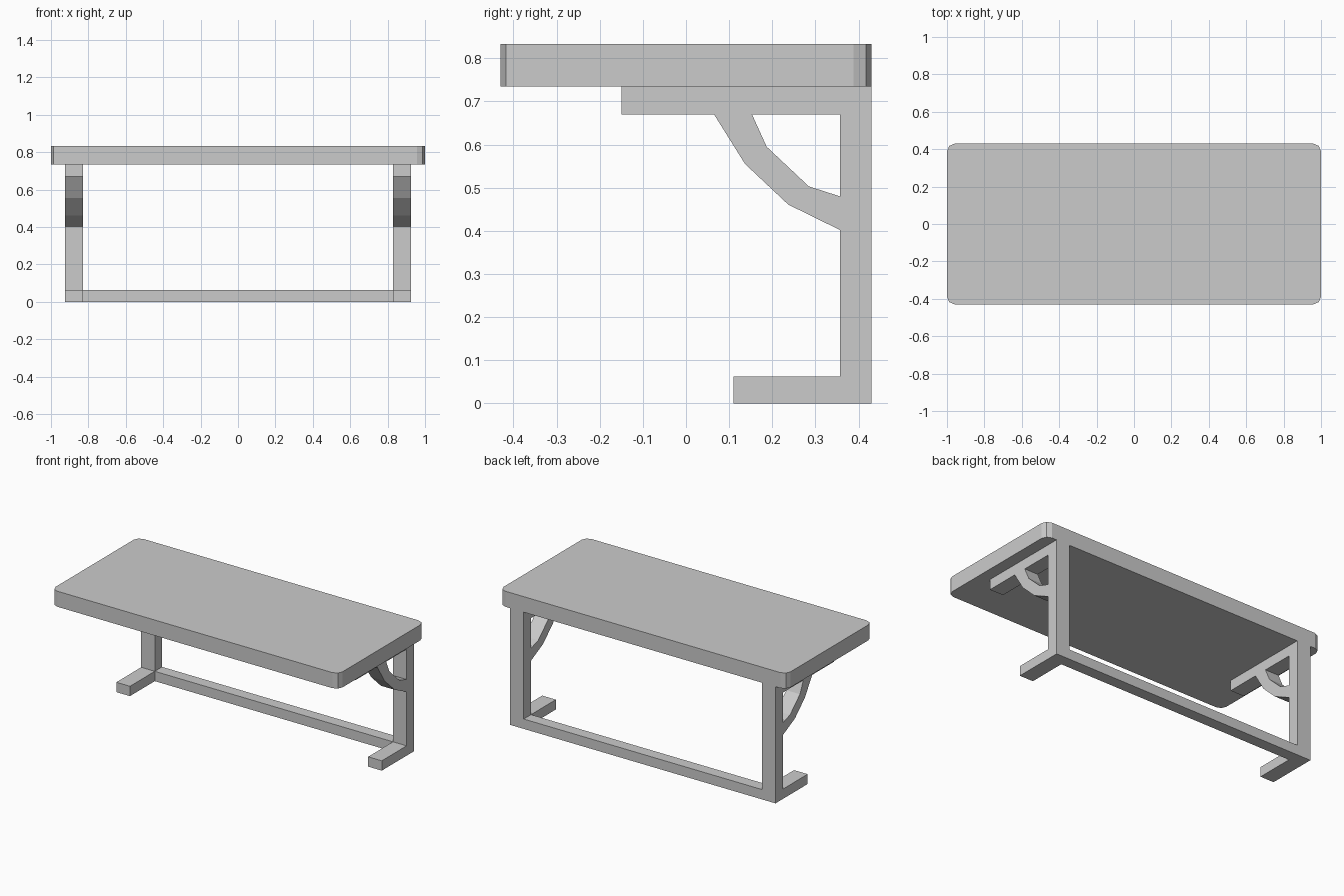
import bpy
import bmesh
from mathutils import Vector

cube = bpy.data.objects.get("Cube")
if cube:
    bpy.data.objects.remove(cube, do_unlink=True)

# Single grey finish
grey = bpy.data.materials.new("plain_grey")
grey.use_nodes = True
grey.diffuse_color = (0.6, 0.6, 0.6, 1)
grey.node_tree.nodes["Principled BSDF"].inputs["Base Color"].default_value = (0.6, 0.6, 0.6, 1)


def add_prism(name, outline, offset):
    """Extrude a flat outline of 3D points along an offset into a closed solid."""
    bm = bmesh.new()
    face = bm.faces.new([bm.verts.new(p) for p in outline])
    result = bmesh.ops.extrude_face_region(bm, geom=[face], use_keep_orig=True)
    moved = [v for v in result["geom"] if isinstance(v, bmesh.types.BMVert)]
    bmesh.ops.translate(bm, verts=moved, vec=Vector(offset))
    bmesh.ops.recalc_face_normals(bm, faces=bm.faces)
    mesh = bpy.data.meshes.new(name)
    bm.to_mesh(mesh)
    bm.free()
    mesh.materials.append(grey)
    obj = bpy.data.objects.new(name, mesh)
    bpy.context.collection.objects.link(obj)
    return obj


BACK, POST_FRONT = 0.43, 0.357
TOP_BOTTOM, TOP_HEIGHT = 0.735, 0.833
INNER, OUTER = 0.83, 0.925

# Tabletop with chamfer-rounded vertical corners
corners = [(-1, -BACK), (1, -BACK), (1, BACK), (-1, BACK)]
top = add_prism("tabletop", [(x, y, TOP_BOTTOM) for x, y in corners],
                (0, 0, TOP_HEIGHT - TOP_BOTTOM))
bm = bmesh.new()
bm.from_mesh(top.data)
upright = [e for e in bm.edges if abs(e.verts[0].co.z - e.verts[1].co.z) > 0.01]
bmesh.ops.bevel(bm, geom=upright, offset=0.042, segments=2, profile=0.5, affect='EDGES')
bm.to_mesh(top.data)
bm.free()

# Side profiles in (y, z): C-shaped frame and its angled brace
frame = [(BACK, 0), (BACK, TOP_BOTTOM), (-0.15, TOP_BOTTOM), (-0.15, 0.67),
         (POST_FRONT, 0.67), (POST_FRONT, 0.062), (0.11, 0.062), (0.11, 0)]
brace = [(0.065, 0.67), (0.137, 0.555), (0.237, 0.461), (POST_FRONT, 0.402),
         (POST_FRONT, 0.48), (0.285, 0.503), (0.187, 0.595), (0.153, 0.67)]

for side, start in (("left", INNER), ("right", -OUTER)):
    for part, profile in (("side_frame", frame), ("brace", brace)):
        add_prism(f"{side}_{part}", [(start, y, z) for y, z in profile],
                  (OUTER - INNER, 0, 0))

# Floor rail joining the two frames at the back
rail = [(POST_FRONT, 0), (BACK, 0), (BACK, 0.062), (POST_FRONT, 0.062)]
add_prism("floor_rail", [(-INNER, y, z) for y, z in rail], (2 * INNER, 0, 0))
